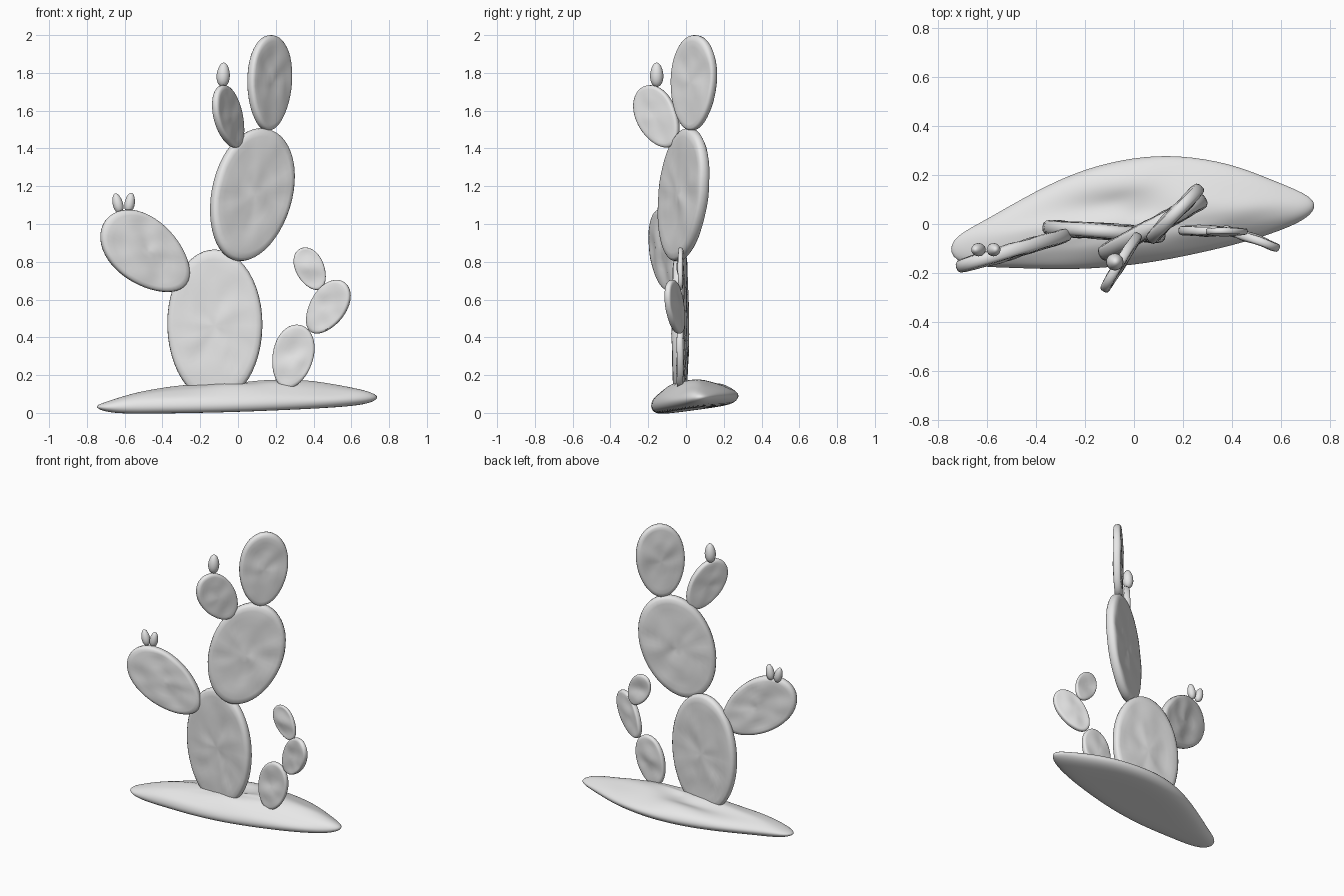
import bpy, bmesh, math
from mathutils import Vector, noise

if "Cube" in bpy.data.objects:
    bpy.data.objects.remove(bpy.data.objects["Cube"], do_unlink=True)

clay = bpy.data.materials.new("light grey clay")
clay.use_nodes = True
clay.diffuse_color = (0.8, 0.8, 0.8, 1)
clay.node_tree.nodes["Principled BSDF"].inputs["Base Color"].default_value = (0.8, 0.8, 0.8, 1)


def finish(name, bm, angle=50):
    bmesh.ops.recalc_face_normals(bm, faces=bm.faces)
    mesh = bpy.data.meshes.new(name)
    bm.to_mesh(mesh)
    bm.free()
    mesh.materials.append(clay)
    obj = bpy.data.objects.new(name, mesh)
    bpy.context.collection.objects.link(obj)
    bpy.ops.object.select_all(action="DESELECT")
    obj.select_set(True)
    bpy.context.view_layer.objects.active = obj
    bpy.ops.object.shade_smooth_by_angle(angle=math.radians(angle))
    return obj


def skin(bm, rings, first, last):
    """Bridge closed rings of points and close both ends with a fan."""
    loops = [[bm.verts.new(p) for p in ring] for ring in rings]
    n = len(loops[0])
    for a, b in zip(loops, loops[1:]):
        for i in range(n):
            j = (i + 1) % n
            bm.faces.new((a[i], a[j], b[j], b[i]))
    for loop, tip in ((loops[0], first), (loops[-1], last)):
        c = bm.verts.new(tip)
        for i in range(n):
            bm.faces.new((loop[i], loop[(i + 1) % n], c))


def pad(name, base, tip, width, yaw, thick=0.055, egg=0.1):
    """Flat egg-shaped cactus pad running from base to tip, softly dented."""
    base, tip = Vector(base), Vector(tip)
    up = (tip - base) / 2
    mid = (base + tip) / 2
    yaw = math.radians(yaw)
    facing = Vector((math.sin(yaw), -math.cos(yaw), 0))
    across = up.cross(facing).normalized() * width / 2
    normal = across.cross(up).normalized()

    def point(scale, depth, a):
        p = mid + up * math.cos(a) * scale
        p += across * math.sin(a) * (1 + egg * math.cos(a)) * scale
        dent = noise.noise(p * 11) * 0.012 * (1 - scale ** 4)
        return p + normal * (depth * thick / 2 + dent)

    section = [(s, 1) for s in (0.15, 0.3, 0.45, 0.6, 0.75, 0.87)]
    section += [(0.95, 0.9), (0.99, 0.55)]
    section += [(1, 0)] + [(s, -d) for s, d in reversed(section)]
    steps = [math.tau * i / 48 for i in range(48)]
    bm = bmesh.new()
    skin(bm, [[point(s, d, a) for a in steps] for s, d in section],
         point(0, 1, 0), point(0, -1, 0))
    return finish(name, bm)


def fruit(name, centre, radius, height, lean):
    """Small egg-shaped fruit."""
    bm = bmesh.new()
    bmesh.ops.create_uvsphere(bm, u_segments=20, v_segments=12, radius=1)
    for v in bm.verts:
        v.co.x *= radius * (1 - 0.12 * v.co.z)
        v.co.y *= radius * (1 - 0.12 * v.co.z)
        v.co.z *= height / 2
    obj = finish(name, bm)
    obj.location = centre
    obj.rotation_euler = (0, math.radians(lean), 0)


# Main stem, from the ground up
pad("trunk_pad", (-0.12, -0.03, 0.06), (-0.125, -0.03, 0.865), 0.505, -4, 0.06, 0.02)
pad("middle_pad", (-0.025, -0.07, 0.81), (0.17, 0.04, 1.50), 0.465, 28, 0.065, 0.05)
pad("top_pad", (0.155, 0.025, 1.495), (0.18, 0.055, 2.0), 0.31, 46, 0.05)

# Side pads on the model's right
pad("right_arm_pad", (-0.275, -0.045, 0.68), (-0.70, -0.17, 1.02), 0.345, 17, 0.055, 0.12)
pad("upper_right_pad", (0.005, -0.07, 1.415), (-0.105, -0.235, 1.72), 0.235, 60, 0.04)

# Young plant on the model's left
pad("sprout_lower_pad", (0.25, -0.03, 0.13), (0.33, -0.03, 0.465), 0.215, -2, 0.035)
pad("sprout_middle_pad", (0.385, -0.025, 0.43), (0.565, -0.09, 0.69), 0.195, -20, 0.035)
pad("sprout_top_pad", (0.435, -0.03, 0.655), (0.33, -0.03, 0.87), 0.15, 0, 0.025)

# Fruits
fruit("upper_fruit", (-0.078, -0.155, 1.79), 0.035, 0.13, 3)
fruit("arm_fruit_outer", (-0.637, -0.105, 1.11), 0.027, 0.108, -14)
fruit("arm_fruit_inner", (-0.573, -0.105, 1.113), 0.027, 0.106, 10)

# Ground mound: outline scaled inward in layers over and under a tilted rim
outline = [(-0.765, -0.12), (-0.74, -0.05), (-0.62, 0.01), (-0.4, 0.14), (-0.2, 0.23),
           (0, 0.275), (0.18, 0.285), (0.4, 0.25), (0.57, 0.18), (0.71, 0.125),
           (0.755, 0.08), (0.72, 0.025), (0.6, -0.03), (0.42, -0.085), (0.2, -0.135),
           (0, -0.17), (-0.25, -0.19), (-0.5, -0.18), (-0.7, -0.175)]


def ground(x, y, scale, rise):
    x, y = x * scale, 0.0 + y * scale
    z = 0.06 + 0.02 * x + 0.1 * y + rise
    if rise > 0:
        z += noise.noise(Vector((x * 5, y * 7, 2))) * 0.022
        z += 0.02 * math.exp(-((x - 0.2) / 0.12) ** 2 - ((y + 0.04) / 0.1) ** 2)
        z -= 0.03 * math.exp(-((x + 0.12) / 0.15) ** 2 - ((y - 0.08) / 0.04) ** 2)
    return Vector((x, y, z))


layers = [(0.3, -0.045), (0.6, -0.045), (0.85, -0.04), (0.96, -0.025), (1.01, 0),
          (0.96, 0.025), (0.85, 0.048), (0.7, 0.07), (0.55, 0.085), (0.4, 0.093), (0.2, 0.097)]
bm = bmesh.new()
skin(bm, [[ground(x, y, s, r) for x, y in outline] for s, r in layers],
     ground(0, 0, 0, -0.045), ground(0, 0, 0, 0.098))
mound = finish("ground_mound", bm, 180)
smooth = mound.modifiers.new("soften", "SUBSURF")
smooth.levels = smooth.render_levels = 2
